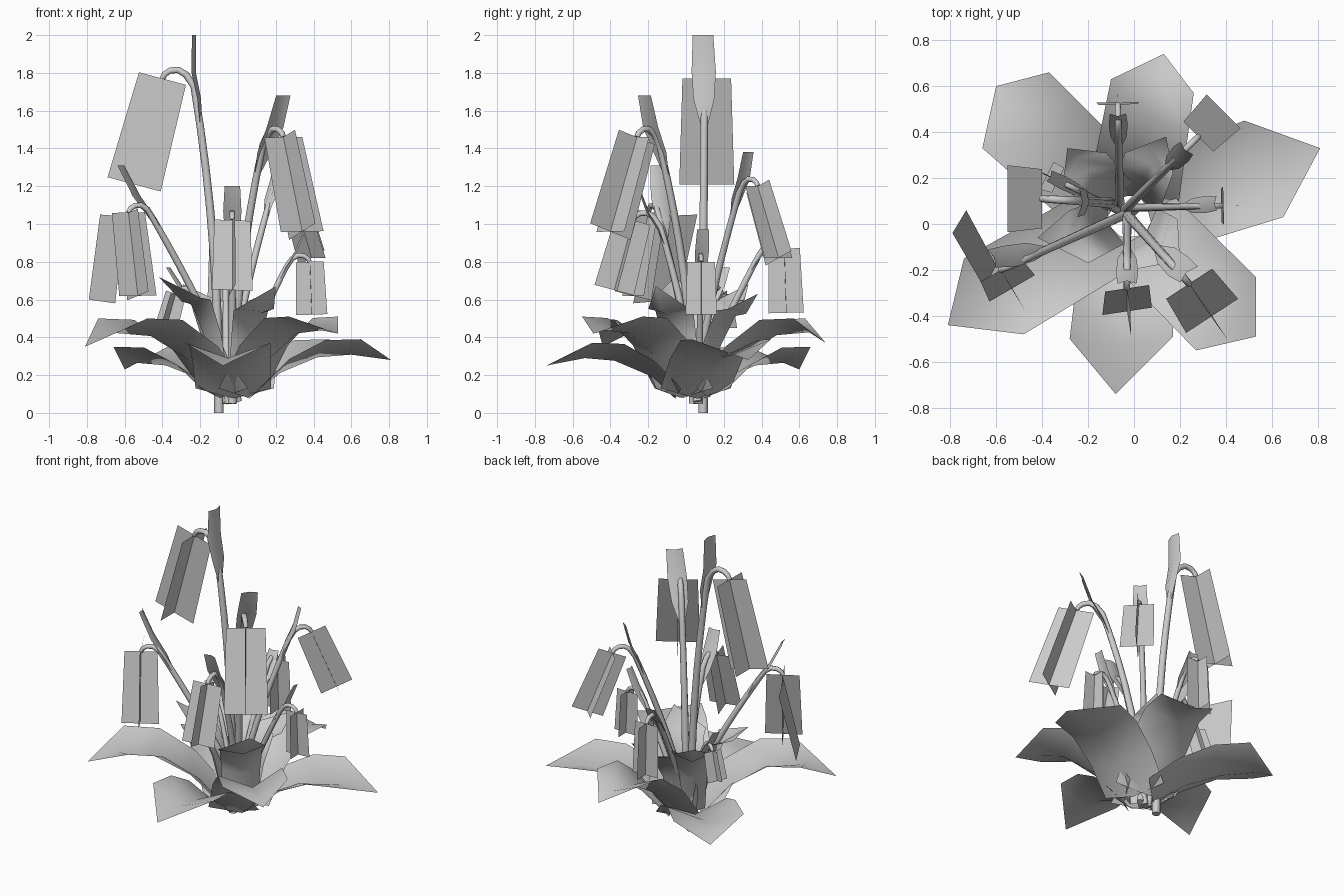
import bpy
import bmesh
from math import radians
from mathutils import Vector

cube = bpy.data.objects.get("Cube")
if cube:
    bpy.data.objects.remove(cube, do_unlink=True)

grey = bpy.data.materials.new("plain grey")
grey.use_nodes = True
shade = (0.6, 0.6, 0.6, 1)
grey.diffuse_color = shade
grey.node_tree.nodes["Principled BSDF"].inputs["Base Color"].default_value = shade

UP = Vector((0, 0, 1))
CROWN = Vector((-0.02, 0.03, 0.13))


def finish(name, bm, smooth=True):
    mesh = bpy.data.meshes.new(name)
    bm.to_mesh(mesh)
    bm.free()
    mesh.materials.append(grey)
    obj = bpy.data.objects.new(name, mesh)
    bpy.context.collection.objects.link(obj)
    if smooth:
        bpy.ops.object.select_all(action="DESELECT")
        obj.select_set(True)
        bpy.context.view_layer.objects.active = obj
        bpy.ops.object.shade_smooth_by_angle(angle=radians(60))
    return obj


def sheet(bm, rows, tip=None):
    """Join rows of points into a strip, closing on a pointed tip if given."""
    rows = [[bm.verts.new(p) for p in row] for row in rows]
    for low, high in zip(rows, rows[1:]):
        for i in range(len(low) - 1):
            bm.faces.new((low[i], low[i + 1], high[i + 1], high[i]))
    if tip is not None:
        end = bm.verts.new(tip)
        for a, b in zip(rows[-1], rows[-1][1:]):
            bm.faces.new((a, b, end))


def leaf(name, tip, left, right, shoulder_z, base_half, fold):
    """Broad ribbon leaf, folded along its rib, arching out to a pentagonal end."""
    tip = Vector(tip)
    left, right = Vector((*left, shoulder_z)), Vector((*right, shoulder_z))
    side = (right - left).normalized()
    out = tip - CROWN
    out.z = 0
    start = CROWN + out.normalized() * 0.06
    end = (left + right) / 2
    under = side.cross(end - start).normalized()
    if under.z > 0:
        under.negate()
    rows = []
    for t, rise, dip in ((0, 0, 0.06), (0.3, 0.6, 0.08), (0.65, 0.98, 0.1), (1, 1, 0.09)):
        middle = start.lerp(end, t)
        middle.z = CROWN.z + (shoulder_z - CROWN.z) * rise
        half = base_half + ((right - left).length / 2 - base_half) * t
        rows.append([middle - side * half, middle + under * dip * fold, middle + side * half])
    bm = bmesh.new()
    sheet(bm, rows, tip)
    finish(name, bm)


def stem(name, points, thick):
    """Tapered tube along a path."""
    bm = bmesh.new()
    rings = []
    sides = 7
    for i, p in enumerate(points):
        along = (points[min(i + 1, len(points) - 1)] - points[max(i - 1, 0)]).normalized()
        u = along.orthogonal().normalized() if i == 0 else (u - along * u.dot(along)).normalized()
        v = along.cross(u)
        r = thick * (1 - 0.4 * i / (len(points) - 1))
        ring = bmesh.ops.create_circle(bm, segments=sides, radius=r)["verts"]
        for vert in ring:
            vert.co = p + u * vert.co.x + v * vert.co.y
        rings.append(ring)
    for a, b in zip(rings, rings[1:]):
        for k in range(sides):
            n = (k + 1) % sides
            bm.faces.new((a[k], a[n], b[n], b[k]))
    bm.faces.new(rings[0][::-1])
    bm.faces.new(rings[-1])
    finish(name, bm)


def flower(name, base, top, bottom, width, bract_tip, bend, facing=None):
    """Hooked stem, upright bract and a hanging bell of two crossed panels."""
    base, top, bottom, bract_tip = map(Vector, (base, top, bottom, bract_tip))
    flat = Vector((top.x - base.x, top.y - base.y, 0))
    out = flat.normalized()
    across = UP.cross(out)
    hook = 0.35 * width + 0.07
    reach = flat.length - hook
    height = top.z - base.z - 0.25 * hook
    path = []
    for i in range(9):
        s = i / 8
        path.append(base + out * reach * s ** bend + UP * height * s)
    bract_base = path[7].copy()
    for run, rise in ((0.25, 0.12), (0.5, 0.27), (0.75, 0.25), (0.92, 0.14), (1, 0)):
        path.append(base + out * (reach + hook * run) + UP * (top.z - base.z + hook * rise))
    stem(name + "_stem", path, 0.012 + width * 0.05)

    # Bract: narrow foot, broad cupped body, blunt top
    half = width * 0.23
    bm = bmesh.new()
    rows = []
    for t, w, bow in ((0, 0.25, 0), (0.3, 0.85, 0), (0.6, 1, 0.3), (1, 0.85, 0)):
        p = bract_base.lerp(bract_tip, t) + out * half * bow
        wing = across * half * w
        rows.append([p - wing, p - out * half * 0.3 * w, p + wing])
    sheet(bm, rows)
    finish(name + "_bract", bm)

    # Bell: panels crossing on the hanging axis
    axis = (bottom - top).normalized()
    facing = Vector(facing) if facing else out
    facing = (facing - axis * facing.dot(axis)).normalized()
    bm = bmesh.new()
    for side in (facing, axis.cross(facing)):
        rows = []
        for p, w in ((top, 0.46), (bottom, 0.52)):
            rows.append([p - side * width * w, p, p + side * width * w])
        sheet(bm, rows)
    finish(name + "_bell", bm, smooth=False)


# Outer leaves: tip, two shoulders, shoulder height
outer = {
    "back_right": ((-0.6, 0.6, 0.23), (-0.37, 0.66), (-0.66, 0.33), 0.35),
    "back": ((0.13, 0.74, 0.37), (0.26, 0.57), (-0.1, 0.63), 0.5),
    "left": ((0.81, 0.33, 0.28), (0.65, 0.03), (0.48, 0.45), 0.39),
    "front_left": ((0.53, -0.49, 0.42), (0.27, -0.55), (0.53, -0.23), 0.51),
    "front": ((-0.08, -0.74, 0.25), (-0.28, -0.5), (0.17, -0.49), 0.37),
    "right": ((-0.81, -0.44, 0.35), (-0.74, -0.15), (-0.48, -0.48), 0.5),
}
for place, shape in outer.items():
    leaf("outer_leaf_" + place, *shape, base_half=0.2, fold=1)

# Inner leaves stand more upright
inner = {
    "right": ((-0.42, -0.06, 0.72), (-0.28, 0.06), (-0.2, -0.17), 0.61),
    "front_left": ((0.2, -0.16, 0.67), (-0.01, -0.2), (0.19, 0.02), 0.55),
    "back_right": ((-0.29, 0.33, 0.68), (-0.12, 0.31), (-0.31, 0.17), 0.6),
    "back_left": ((0.14, 0.38, 0.63), (0.17, 0.22), (-0.04, 0.31), 0.55),
}
for place, shape in inner.items():
    leaf("inner_leaf_" + place, *shape, base_half=0.11, fold=0.7)

# Flowers: base, bell top, bell bottom, bell width, bract tip, stem bend, bell facing
flowers = {
    "tall": ((-0.1, 0.09, 0), (-0.4, 0.11, 1.77), (-0.55, 0.11, 1.21), 0.28, (-0.24, 0.09, 2), 2.2, (-1, 0, 0)),
    "front_left": ((-0.03, 0.04, 0.05), (0.24, -0.26, 1.46), (0.34, -0.4, 0.96), 0.26, (0.24, -0.22, 1.68), 1.8, (0.55, -0.84, 0)),
    "right": ((0, 0.06, 0.06), (-0.58, -0.2, 1.06), (-0.53, -0.28, 0.62), 0.22, (-0.62, -0.15, 1.31), 1.25, (0.5, -0.86, 0)),
    "front": ((-0.03, 0.05, 0.05), (-0.03, -0.28, 1.02), (-0.03, -0.38, 0.65), 0.21, (-0.03, -0.26, 1.2), 1.5, (0.15, -1, 0)),
    "back_left": ((-0.05, 0.05, 0.05), (0.28, 0.38, 1.2), (0.39, 0.49, 0.82), 0.2, (0.23, 0.33, 1.38), 1.4),
    "left": ((-0.03, 0.07, 0.05), (0.38, 0.08, 0.8), (0.39, 0.08, 0.52), 0.16, (0.36, 0.09, 0.97), 1.3),
    "back": ((-0.06, 0.06, 0.05), (-0.07, 0.52, 0.87), (-0.07, 0.53, 0.53), 0.18, (-0.07, 0.48, 0.95), 1.3),
    "back_right": ((-0.05, 0.05, 0.05), (-0.33, 0.19, 0.63), (-0.38, 0.21, 0.45), 0.13, (-0.37, 0.21, 0.77), 1.3),
}
for place, shape in flowers.items():
    flower("flower_" + place, *shape)

# Loose side panel beside the right bell
bm = bmesh.new()
sheet(bm, [[Vector((-0.73, 0.06, 1.05)), Vector((-0.6, -0.18, 1.04))],
           [Vector((-0.79, -0.04, 0.6)), Vector((-0.65, -0.28, 0.58))]])
finish("flower_right_side_panel", bm, smooth=False)
